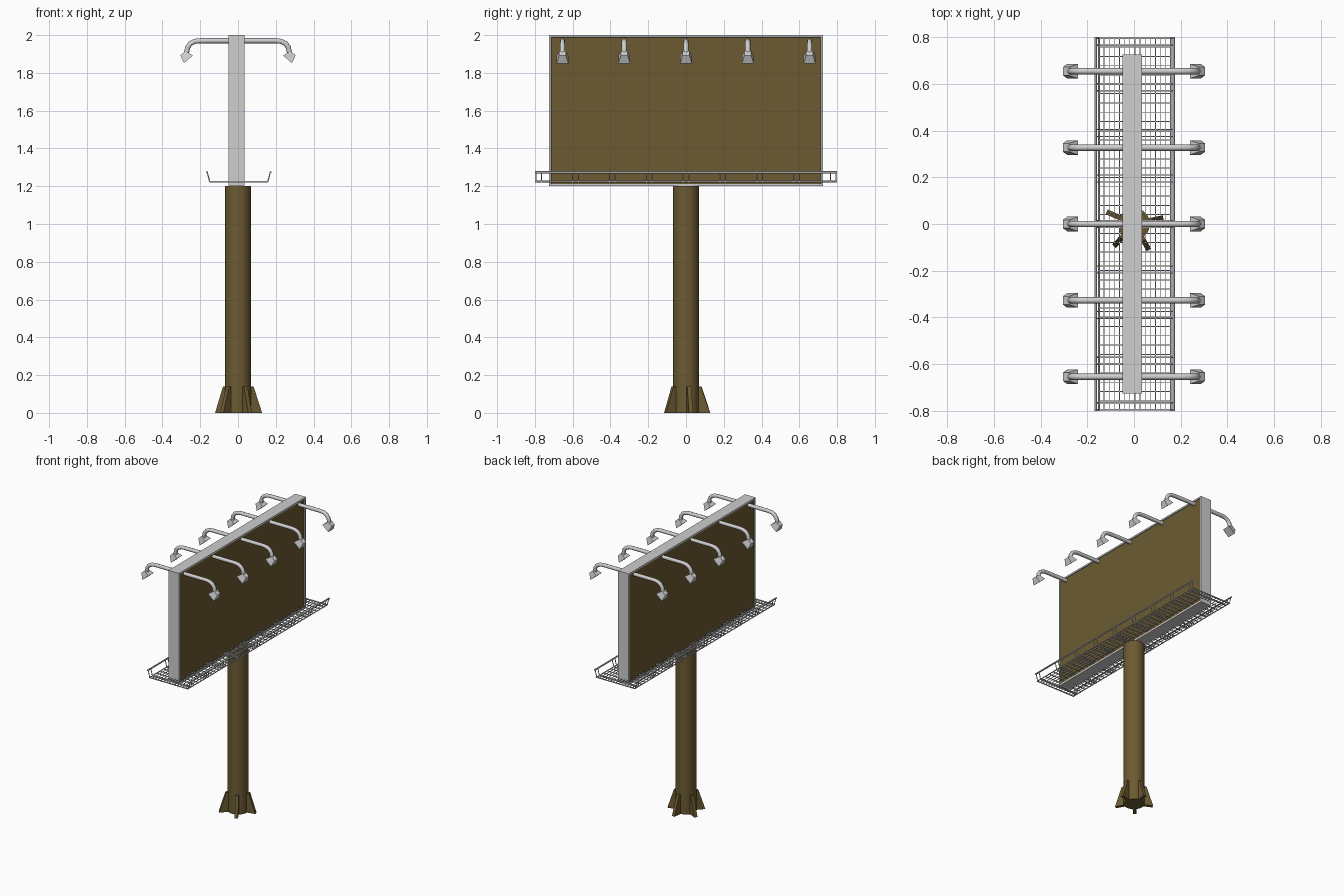
import bpy, bmesh, math
from mathutils import Vector, Matrix

if "Cube" in bpy.data.objects:
    bpy.data.objects.remove(bpy.data.objects["Cube"], do_unlink=True)


def material(name, rgb):
    m = bpy.data.materials.new(name)
    m.use_nodes = True
    m.diffuse_color = (*rgb, 1)
    m.node_tree.nodes["Principled BSDF"].inputs["Base Color"].default_value = (*rgb, 1)
    return m


GREY = material("light grey metal", (0.62, 0.62, 0.62))
BROWN = material("olive brown", (0.15, 0.105, 0.032))


def finish(name, bm, *mats, smooth=False):
    bmesh.ops.recalc_face_normals(bm, faces=bm.faces)
    mesh = bpy.data.meshes.new(name)
    bm.to_mesh(mesh)
    bm.free()
    ob = bpy.data.objects.new(name, mesh)
    bpy.context.collection.objects.link(ob)
    for m in mats:
        mesh.materials.append(m)
    if smooth:
        bpy.ops.object.select_all(action='DESELECT')
        ob.select_set(True)
        bpy.context.view_layer.objects.active = ob
        bpy.ops.object.shade_smooth_by_angle(angle=math.radians(40))
    return ob


def box(bm, center, size):
    mat = Matrix.Translation(center) @ Matrix.Diagonal((*size, 1))
    return bmesh.ops.create_cube(bm, size=1, matrix=mat)["verts"]


def rod(bm, a, b, radius, sides=6):
    a, b = Vector(a), Vector(b)
    d = b - a
    mat = Matrix.Translation((a + b) / 2) @ d.to_track_quat('Z', 'Y').to_matrix().to_4x4()
    bmesh.ops.create_cone(bm, cap_ends=True, segments=sides, radius1=radius,
                          radius2=radius, depth=d.length, matrix=mat)


# Pole
bm = bmesh.new()
rod(bm, (0, 0, 0), (0, 0, 1.2), 0.068, 32)
finish("pole", bm, BROWN, smooth=True)

# Five tapered fins around the foot of the pole
bm = bmesh.new()
for i in range(5):
    turn = Matrix.Rotation(math.radians(12 + 72 * i), 4, 'Z')
    profile = [(0.04, 0), (0.128, 0), (0.082, 0.14), (0.04, 0.14)]
    face = bm.faces.new([bm.verts.new(turn @ Vector((r, -0.011, z))) for r, z in profile])
    ext = bmesh.ops.extrude_face_region(bm, geom=[face])["geom"]
    bmesh.ops.translate(bm, vec=turn @ Vector((0, 0.022, 0)),
                        verts=[v for v in ext if isinstance(v, bmesh.types.BMVert)])
finish("base_fins", bm, BROWN)

# Board: grey frame with a recessed brown panel on both broad sides
bm = bmesh.new()
box(bm, (-0.007, 0, 1.6), (0.084, 1.45, 0.8))
sides = [f for f in bm.faces if abs(f.normal.x) > 0.9]
for f in sides:
    bmesh.ops.inset_individual(bm, faces=[f], thickness=0.016)
    bmesh.ops.inset_individual(bm, faces=[f], thickness=0.001, depth=-0.005)
    f.material_index = 1
finish("board", bm, GREY, BROWN)

# Lamp arms: one tube per pair, bent down at both ends
LAMP_Y = [0.327 * i for i in range(-2, 3)]
half = [(0.2, 1.97), (0.228, 1.967), (0.252, 1.955), (0.267, 1.935), (0.272, 1.908)]
path = [(-x, z) for x, z in reversed(half)] + half
for i, y in enumerate(LAMP_Y):
    curve = bpy.data.curves.new("lamp_arm", 'CURVE')
    curve.dimensions = '3D'
    curve.bevel_depth = 0.0135
    curve.bevel_resolution = 2
    curve.use_fill_caps = True
    spline = curve.splines.new('POLY')
    spline.points.add(len(path) - 1)
    for p, (x, z) in zip(spline.points, path):
        p.co = (x, y, z, 1)
    spline.use_smooth = True
    curve.materials.append(GREY)
    bpy.context.collection.objects.link(bpy.data.objects.new(f"lamp_arm_{i + 1}", curve))

# Lamp heads: flared square hoods aimed at the board
bm = bmesh.new()
for y in LAMP_Y:
    for s in (-1, 1):
        aim = Vector((-s * 0.7, 0, -0.8)).to_track_quat('Z', 'Y').to_matrix().to_4x4()
        mat = Matrix.Translation((s * 0.277, y, 1.888)) @ aim @ Matrix.Rotation(math.pi / 4, 4, 'Z')
        bmesh.ops.create_cone(bm, cap_ends=True, segments=4, radius1=0.025,
                              radius2=0.044, depth=0.044, matrix=mat)
finish("lamp_heads", bm, GREY)

# Walkway grating: wires both ways, with stiffer cross bars
FLOOR = 1.225
POST_Y = [0.195 * i for i in range(-4, 5)]
bm = bmesh.new()
for i in range(41):
    box(bm, (0.004, -0.797 + i * 1.594 / 40, FLOOR), (0.31, 0.004, 0.005))
for i in range(15):
    box(bm, (0.004 + (i - 7) * 0.022, 0, FLOOR), (0.003, 1.6, 0.004))
for y in POST_Y:
    for dy in (-0.015, 0.015):
        box(bm, (0.004, y + dy, FLOOR - 0.002), (0.31, 0.005, 0.006))
finish("walkway_grating", bm, GREY)

# Railings: top rail, floor edge and outward leaning paired posts
bm = bmesh.new()
for s in (-1, 1):
    foot, top = 0.004 + s * 0.154, 0.004 + s * 0.167
    rod(bm, (top, -0.8, 1.274), (top, 0.8, 1.274), 0.006)
    rod(bm, (foot, -0.8, FLOOR), (foot, 0.8, FLOOR), 0.004)
    for y in POST_Y:
        for dy in (-0.015, 0.015):
            rod(bm, (foot, y + dy, FLOOR), (top, y + dy, 1.274), 0.003)
finish("railings", bm, GREY)
